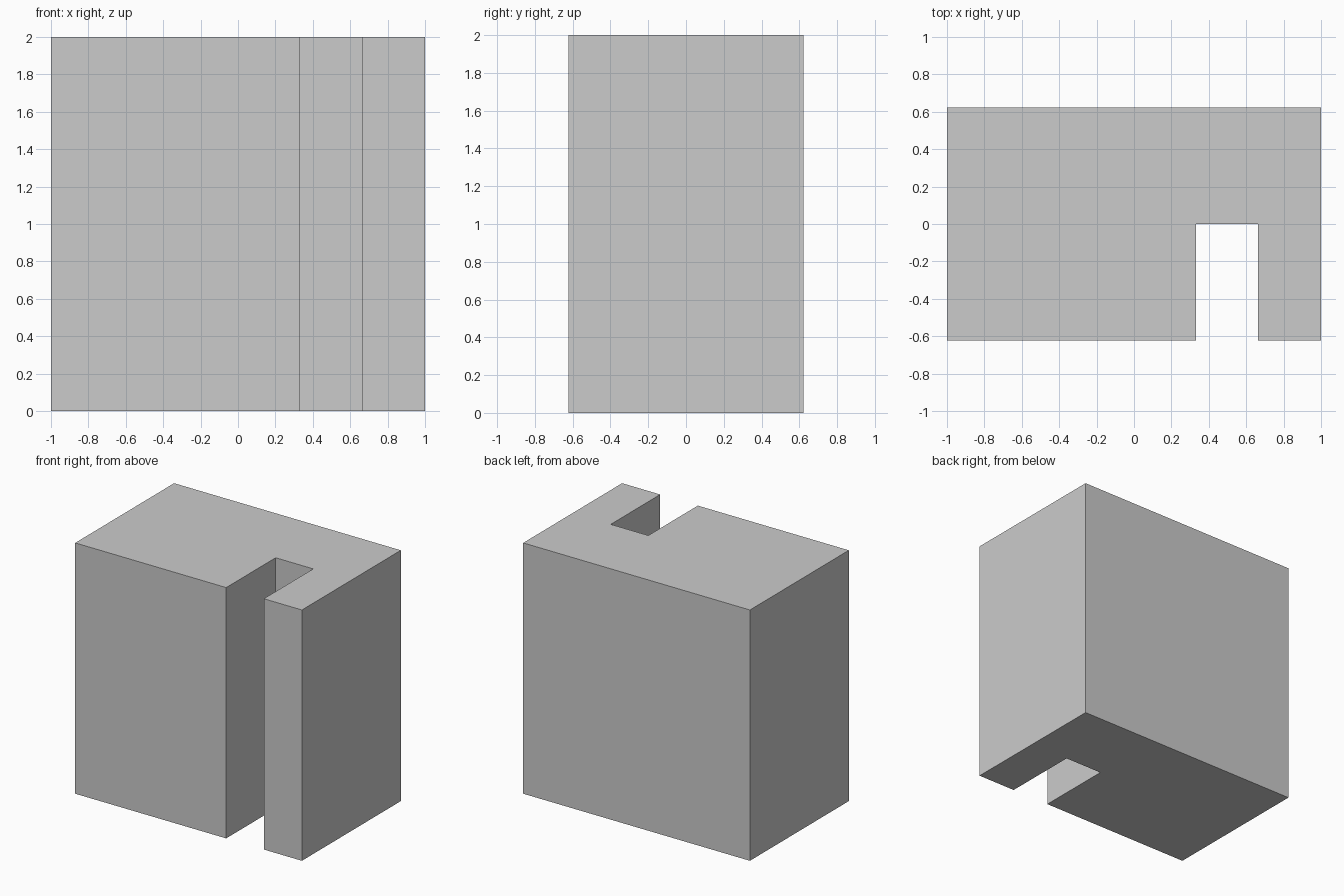
import bpy, bmesh

if "Cube" in bpy.data.objects:
    bpy.data.objects.remove(bpy.data.objects["Cube"])

W, D, H = 1.0, 0.623, 2.0           # half width, half depth, height
SLOT_L, SLOT_R, SLOT_BACK = 0.332, 0.664, 0.0

# Slotted block: plan profile extruded upward
profile = [(-W, -D), (SLOT_L, -D), (SLOT_L, SLOT_BACK), (SLOT_R, SLOT_BACK),
           (SLOT_R, -D), (W, -D), (W, D), (-W, D)]

bm = bmesh.new()
base = bm.faces.new([bm.verts.new((x, y, 0)) for x, y in profile])
top = bmesh.ops.extrude_face_region(bm, geom=[base], use_keep_orig=True)
bmesh.ops.translate(bm, vec=(0, 0, H),
                    verts=[g for g in top["geom"] if isinstance(g, bmesh.types.BMVert)])
bmesh.ops.recalc_face_normals(bm, faces=bm.faces[:])

mesh = bpy.data.meshes.new("slotted_block")
bm.to_mesh(mesh)
bm.free()
bpy.context.collection.objects.link(bpy.data.objects.new("slotted_block", mesh))
